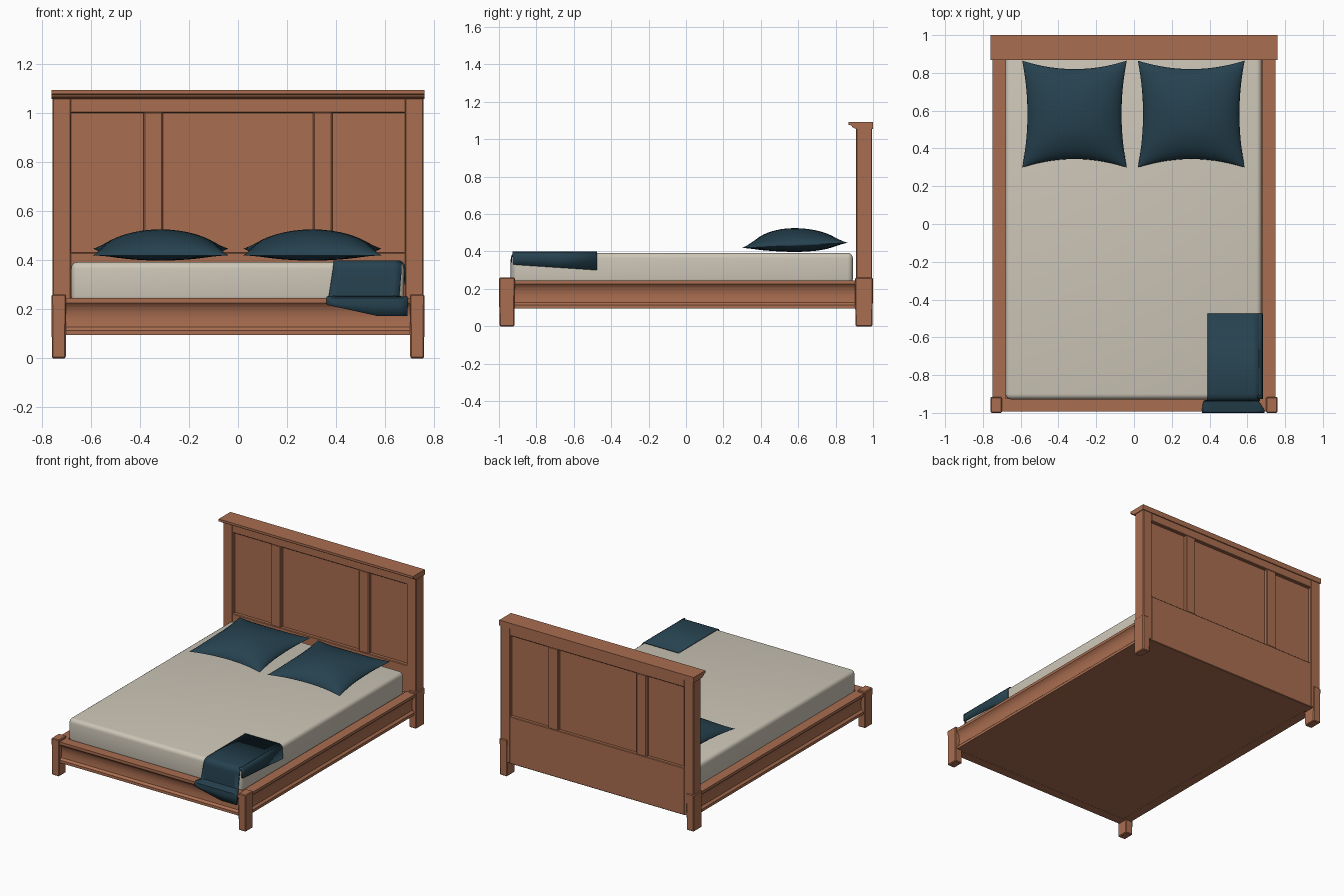
import bpy, bmesh, math

if "Cube" in bpy.data.objects:
    bpy.data.objects.remove(bpy.data.objects["Cube"])


def material(name, rgb):
    m = bpy.data.materials.new(name)
    m.diffuse_color = (*rgb, 1)
    m.use_nodes = True
    m.node_tree.nodes["Principled BSDF"].inputs["Base Color"].default_value = m.diffuse_color
    return m


WOOD = material("warm_wood", (0.40, 0.155, 0.08))
CREAM = material("cream_fabric", (0.61, 0.565, 0.475))
TEAL = material("dark_teal_fabric", (0.019, 0.054, 0.078))


def finish(name, bm, mat, angle=35):
    bmesh.ops.recalc_face_normals(bm, faces=bm.faces)
    me = bpy.data.meshes.new(name)
    bm.to_mesh(me)
    bm.free()
    me.materials.append(mat)
    me.shade_smooth()
    me.set_sharp_from_angle(angle=math.radians(angle))
    ob = bpy.data.objects.new(name, me)
    bpy.context.collection.objects.link(ob)
    return ob


def box(name, x, y, z, mat=WOOD, bevel=0.0, seg=1, taper=1.0):
    bm = bmesh.new()
    bmesh.ops.create_cube(bm, size=1)
    for v in bm.verts:
        t = taper if v.co.z < 0 else 1
        v.co = [(a + b) / 2 + c * (b - a) * s
                for (a, b), c, s in zip((x, y, z), v.co, (t, t, 1))]
    if bevel:
        bmesh.ops.bevel(bm, geom=bm.edges[:], offset=bevel, segments=seg,
                        profile=0.5, affect='EDGES')
    return finish(name, bm, mat)


def prism(name, profile, a, b, place):
    """Extrude a closed (d, z) profile from a to b; place maps (d, z, t) to a point."""
    bm = bmesh.new()
    ends = [[bm.verts.new(place(d, z, t)) for d, z in profile] for t in (a, b)]
    n = len(profile)
    for i in range(n):
        j = (i + 1) % n
        bm.faces.new((ends[0][i], ends[0][j], ends[1][j], ends[1][i]))
    for e in ends:
        bm.faces.new(e)
    return finish(name, bm, WOOD)


def sheet(name, rows, mat, thick=0.006):
    bm = bmesh.new()
    grid = [[bm.verts.new(p) for p in r] for r in rows]
    for r0, r1 in zip(grid, grid[1:]):
        for i in range(len(r0) - 1):
            bm.faces.new((r0[i], r0[i + 1], r1[i + 1], r1[i]))
    ob = finish(name, bm, mat, 50)
    mod = ob.modifiers.new("thickness", 'SOLIDIFY')
    mod.thickness = thick
    mod.offset = 0
    return ob


def span(s, a, b):
    return tuple(sorted((s * a, s * b)))


# Moulded rails: lip on top, hollow face, small lip below
RAIL = [(0, .245), (.07, .245), (.07, .226), (.06, .216), (.05, .2), (.046, .16),
        (.05, .127), (.064, .114), (.064, .095), (0, .095)]
for s, side in ((-1, "left"), (1, "right")):
    prism(side + "_rail", RAIL, -0.95, 0.91,
          lambda d, z, t: (s * (0.68 + d), t, z))
prism("foot_rail", RAIL, -0.725, 0.725, lambda d, z, t: (t, -0.923 - d, z))
box("platform", (-0.69, 0.69), (-0.93, 0.93), (0.096, 0.235))

# Legs and headboard posts
for s, side in ((-1, "left"), (1, "right")):
    x = span(s, 0.70, 0.76)
    box(side + "_foot_leg", x, (-1, -0.915), (0, 0.26), bevel=0.005, taper=0.94)
    box(side + "_head_leg", x, (0.903, 1), (0, 0.26), bevel=0.005, taper=0.94)
    box(side + "_post", span(s, 0.68, 0.755), (0.91, 0.995), (0.1, 1.065), bevel=0.004)
    box(side + "_stile", span(s, 0.305, 0.385), (0.912, 0.993), (0.425, 1.005), bevel=0.006)

# Headboard rails, recessed panels and crown
box("headboard_lower_board", (-0.685, 0.685), (0.912, 0.993), (0.096, 0.43), bevel=0.004)
box("headboard_top_rail", (-0.685, 0.685), (0.912, 0.993), (1.0, 1.065), bevel=0.004)
box("headboard_panels", (-0.685, 0.685), (0.937, 0.970), (0.42, 1.01))
CROWN = [(1.0, 1.093), (.869, 1.093), (.869, 1.077), (.884, 1.074), (.89, 1.064),
         (.908, 1.056), (1.0, 1.056)]
prism("headboard_crown", CROWN, -0.76, 0.76, lambda d, z, t: (t, d, z))

# Mattress
box("mattress", (-0.68, 0.676), (-0.928, 0.892), (0.225, 0.393), CREAM, 0.028, 4)


# Pillows: pinched cushion with long pointed corners
def pillow(name, cx, hx):
    n = 20
    bm = bmesh.new()
    for top in (1, -1):
        grid = []
        for j in range(n + 1):
            v = -math.cos(math.pi * j / n)
            row = []
            for i in range(n + 1):
                u = -math.cos(math.pi * i / n)
                px = cx + u * (hx - 0.028 * (1 - v * v))
                py = 0.582 + v * (0.283 - 0.045 * (1 - u * u))
                puff = ((1 - u * u) * (1 - v * v)) ** 0.6
                h = 0.092 if top > 0 else 0.035
                pz = 0.433 + 0.014 * v * (1 - puff) + top * h * puff
                row.append(bm.verts.new((px, py, pz)))
            grid.append(row)
        for j in range(n):
            for i in range(n):
                bm.faces.new((grid[j][i], grid[j][i + 1],
                              grid[j + 1][i + 1], grid[j + 1][i]))
    bmesh.ops.remove_doubles(bm, verts=bm.verts, dist=1e-5)
    finish(name, bm, TEAL, 60)


pillow("left_pillow", -0.315, 0.277)
pillow("right_pillow", 0.303, 0.283)

# Throw: over the mattress end, onto the foot rail and down its front (y, z, x0, x1)
PATH = [(-.475, .396, .39, .662), (-.9, .396, .39, .662), (-.92, .391, .39, .665),
        (-.931, .376, .388, .667), (-.934, .36, .386, .667), (-.937, .253, .37, .657),
        (-.945, .249, .365, .665), (-.985, .249, .36, .69), (-.996, .244, .36, .692),
        (-.997, .222, .36, .692)]
N = 8
rows = [[(a + (b - a) * i / N, y, z) for i in range(N + 1)] for y, z, a, b in PATH]
rows.append([(0.365 + 0.325 * i / N, -0.997,
              0.172 + 0.045 * max(0, 1 - i / 5)) for i in range(N + 1)])
sheet("throw_blanket", rows, TEAL)

# Throw: flap over the right side of the mattress
flap = []
for y, low in ((-.475, .30), (-.7, .315), (-.9, .328), (-.927, .332)):
    flap.append([(.655, y, .396), (.668, y, .391), (.677, y, .38),
                 (.679, y, .365), (.680, y, low)])
sheet("throw_side_flap", flap, TEAL)
